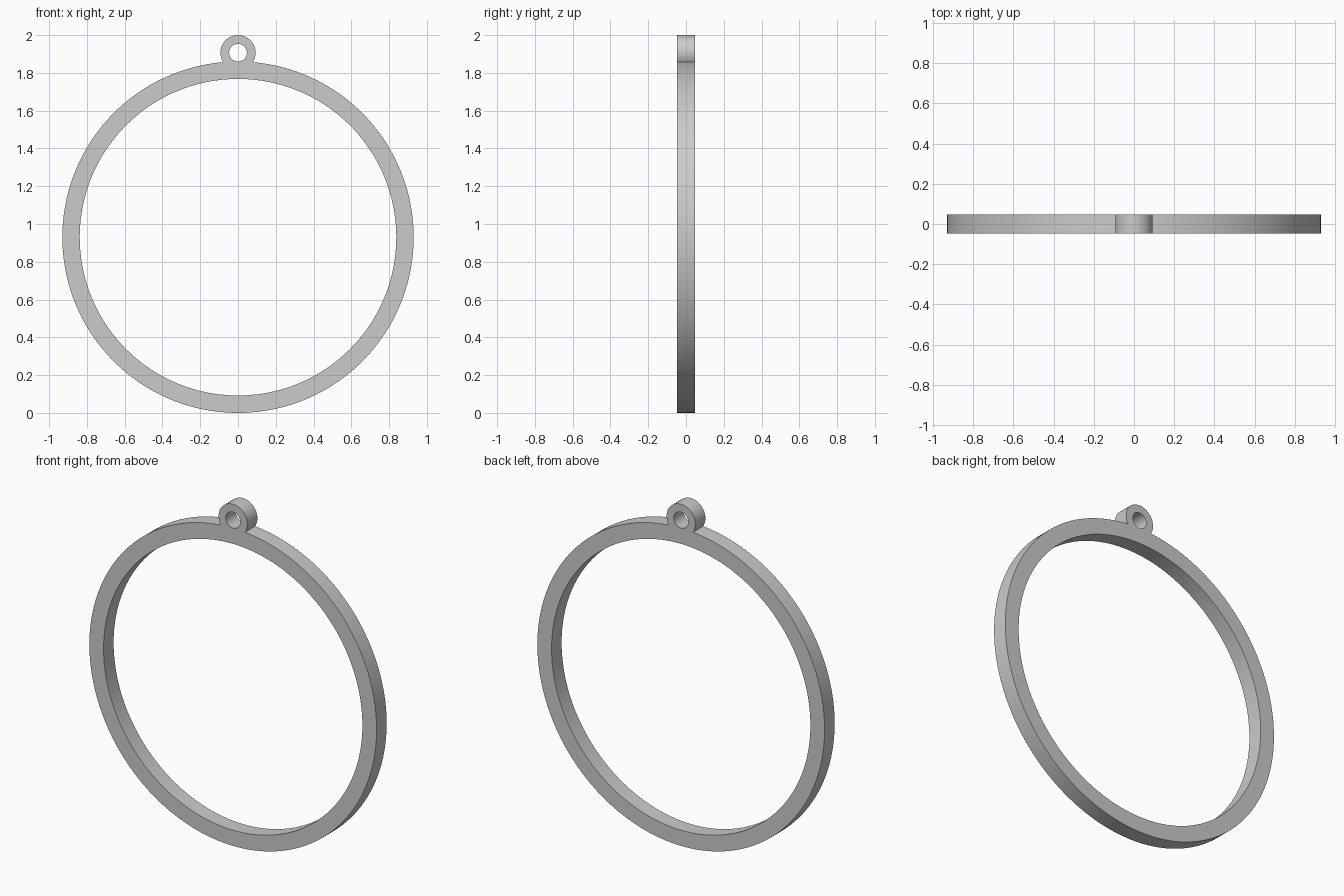
import bpy, bmesh
from math import sin, cos, pi, atan2, sqrt, radians

if "Cube" in bpy.data.objects:
    bpy.data.objects.remove(bpy.data.objects["Cube"])

R, R_IN = 0.93, 0.838          # hoop
r, r_in = 0.093, 0.047         # hanging eyelet
CZ, EZ = R, 2.0 - r            # centre heights
DEPTH = 0.0465                 # half thickness


def arc(cz, rad, a0, a1, n):
    return [(rad * cos(a0 + (a1 - a0) * i / n), cz + rad * sin(a0 + (a1 - a0) * i / n))
            for i in range(n)]


# Where the hoop and eyelet outlines cross
d = EZ - CZ
a = (d * d + R * R - r * r) / (2 * d)
h = sqrt(R * R - a * a)
big = atan2(a, h)
small = atan2(CZ + a - EZ, h)

# Merged outer outline, hoop opening and eyelet hole
outer = (arc(EZ, r, small, pi - small, 48)
         + arc(CZ, R, pi - big, 2 * pi + big, 160))
loops = [outer, arc(CZ, R_IN, 0, 2 * pi, 160), arc(EZ, r_in, 0, 2 * pi, 48)]

curve = bpy.data.curves.new("ornament_profile", 'CURVE')
curve.dimensions = '2D'
curve.fill_mode = 'BOTH'
curve.extrude = DEPTH
for pts in loops:
    s = curve.splines.new('POLY')
    s.points.add(len(pts) - 1)
    for p, (x, z) in zip(s.points, pts):
        p.co = (x, z, 0, 1)
    s.use_cyclic_u = True

hoop = bpy.data.objects.new("hoop_with_eyelet", curve)
hoop.rotation_euler = (radians(90), 0, 0)
bpy.context.collection.objects.link(hoop)
bpy.context.view_layer.objects.active = hoop
hoop.select_set(True)
bpy.ops.object.convert(target='MESH')
hoop = bpy.context.object
bpy.ops.object.transform_apply(location=False, rotation=True, scale=False)

# Weld the caps to the walls
bm = bmesh.new()
bm.from_mesh(hoop.data)
bmesh.ops.remove_doubles(bm, verts=bm.verts, dist=1e-5)
bmesh.ops.recalc_face_normals(bm, faces=bm.faces)
bm.to_mesh(hoop.data)
bm.free()
bpy.ops.object.shade_smooth_by_angle(angle=radians(30))
